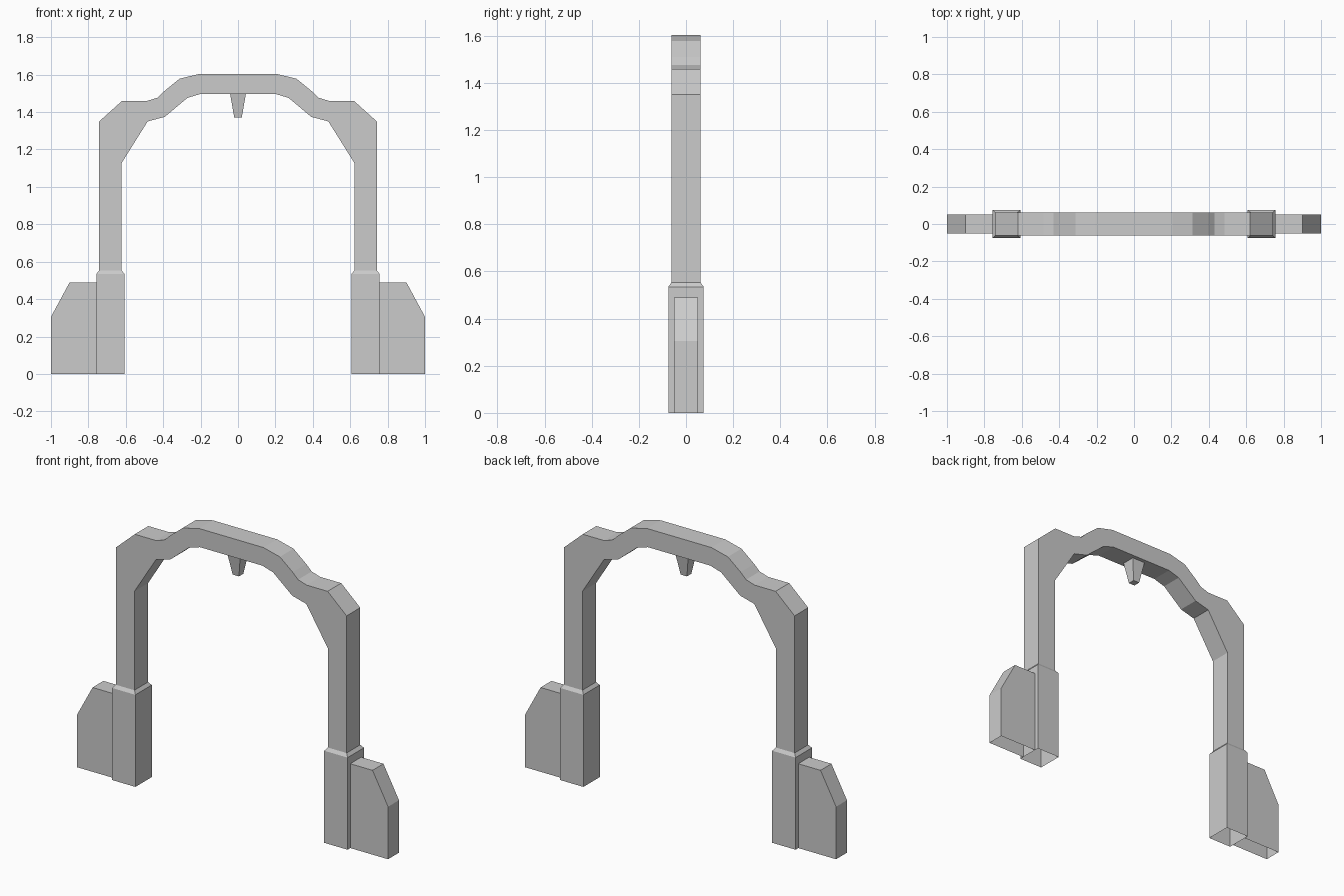
import bpy, bmesh

if "Cube" in bpy.data.objects:
    bpy.data.objects.remove(bpy.data.objects["Cube"])


def make_object(name, bm, mirror=False):
    bmesh.ops.recalc_face_normals(bm, faces=bm.faces)
    mesh = bpy.data.meshes.new(name)
    bm.to_mesh(mesh)
    bm.free()
    obj = bpy.data.objects.new(name, mesh)
    bpy.context.collection.objects.link(obj)
    if mirror:
        obj.modifiers.new("Mirror", 'MIRROR')
    return obj


def prism(name, profile, half_depth, open_edges=(), mirror=False):
    """Extrude an x/z profile along y, leaving listed edges open."""
    bm = bmesh.new()
    front = [bm.verts.new((x, -half_depth, z)) for x, z in profile]
    back = [bm.verts.new((x, half_depth, z)) for x, z in profile]
    bm.faces.new(front)
    bm.faces.new(back[::-1])
    n = len(profile)
    for i in range(n):
        j = (i + 1) % n
        if i not in open_edges:
            bm.faces.new((front[j], front[i], back[i], back[j]))
    return make_object(name, bm, mirror)


def stack(name, cx, rings, cap_last=False, mirror=False):
    """Join rectangular rings (half width, half depth, z) into a shell."""
    bm = bmesh.new()
    loops = [[bm.verts.new((cx + sx * w, sy * d, z))
              for sx, sy in ((-1, -1), (1, -1), (1, 1), (-1, 1))]
             for w, d, z in rings]
    for a, b in zip(loops, loops[1:]):
        for i in range(4):
            j = (i + 1) % 4
            bm.faces.new((a[i], a[j], b[j], b[i]))
    if cap_last:
        bm.faces.new(loops[-1])
    return make_object(name, bm, mirror)


# Arch frame: right half of the outline, then reflected to the left
outer = [(0.742, 0.55), (0.742, 1.35), (0.62, 1.46), (0.485, 1.46), (0.43, 1.477),
         (0.395, 1.511), (0.313, 1.578), (0.207, 1.604)]
inner = [(0.2, 1.497), (0.27, 1.476), (0.392, 1.374), (0.483, 1.35),
         (0.622, 1.128), (0.622, 0.55)]


def flip(points):
    return [(-x, z) for x, z in reversed(points)]


outline = outer + flip(outer) + flip(inner) + inner
leg_ends = (2 * len(outer) - 1, len(outline) - 1)
prism("arch_frame", outline, 0.0625, leg_ends)

# Thicker sleeves at the foot of each leg, with a chamfered rim and open base
stack("leg_sleeve", 0.682, [(0.075, 0.075, 0), (0.075, 0.075, 0.535),
                            (0.06, 0.0625, 0.553)], mirror=True)

# Side buttresses with a sloped outer corner and open base
prism("side_buttress", [(0.757, 0), (1.0, 0), (1.0, 0.305), (0.9, 0.49), (0.757, 0.49)],
      0.05, (0, 4), mirror=True)

# Tapered pendant under the crown
stack("pendant", 0, [(0.042, 0.04, 1.497), (0.02, 0.02, 1.37)], cap_last=True)
